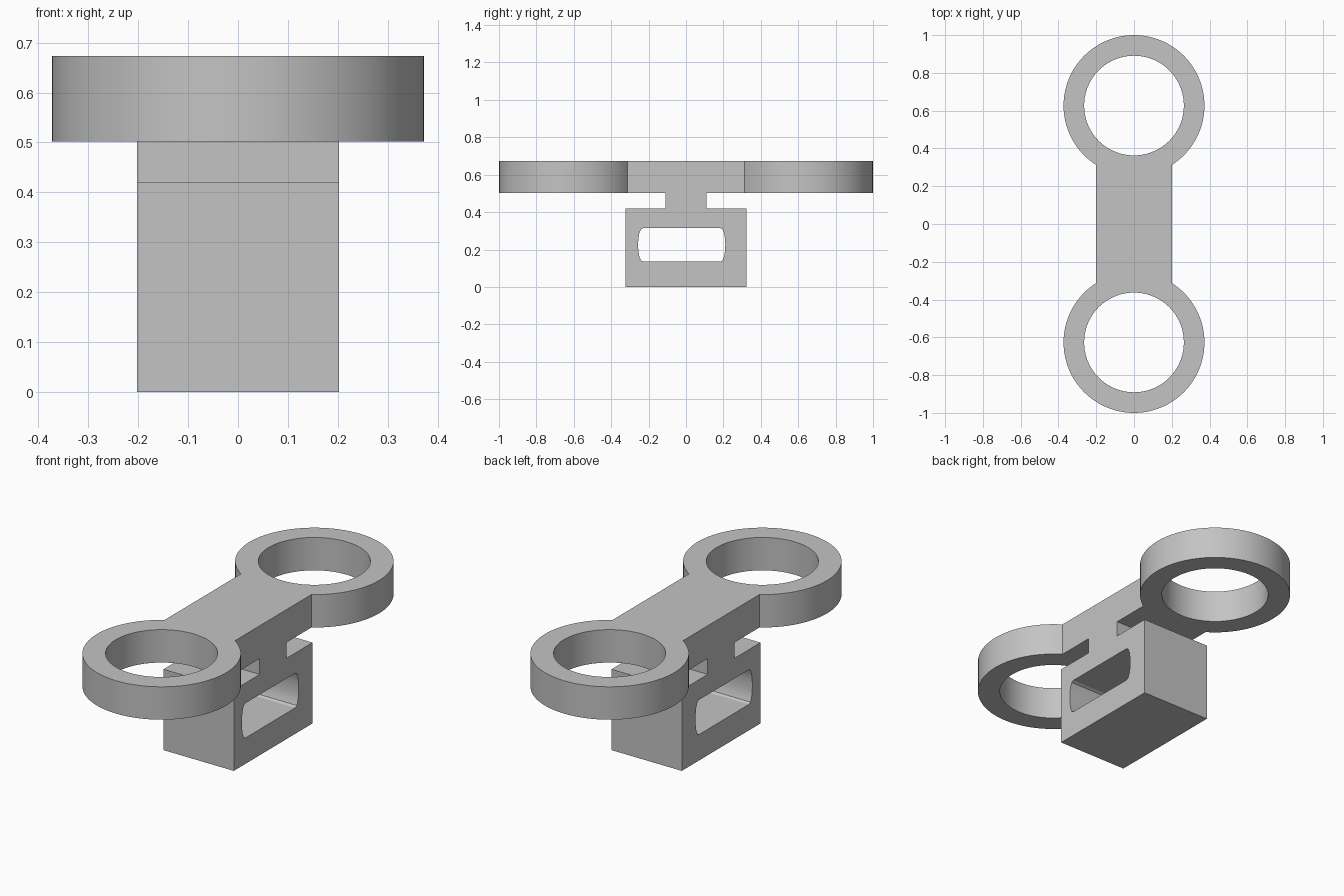
import bpy, bmesh
from math import asin, cos, sin, pi
from mathutils import Matrix

if "Cube" in bpy.data.objects:
    bpy.data.objects.remove(bpy.data.objects["Cube"], do_unlink=True)

grey = bpy.data.materials.new("plain grey")
grey.use_nodes = True
grey.diffuse_color = (0.55, 0.55, 0.55, 1)
grey.node_tree.nodes["Principled BSDF"].inputs["Base Color"].default_value = grey.diffuse_color

HALF_W = 0.202        # half width of bar and clamp block
RING_Y, OUTER, INNER = 0.627, 0.373, 0.264
PLATE_Z, TOP_Z = 0.502, 0.673


def arc(cy, r, start, end, n):
    return [(r * cos(start + (end - start) * i / n),
             cy + r * sin(start + (end - start) * i / n)) for i in range(n + 1)]


def extrude_outlines(name, outlines, depth, matrix):
    """Filled 2D outlines (first is the rim, others are holes) made into a solid."""
    curve = bpy.data.curves.new(name + "_outline", 'CURVE')
    curve.dimensions = '2D'
    curve.fill_mode = 'BOTH'
    curve.extrude = depth / 2
    for pts in outlines:
        spline = curve.splines.new('POLY')
        spline.points.add(len(pts) - 1)
        for p, (u, v) in zip(spline.points, pts):
            p.co = (u, v, 0, 1)
        spline.use_cyclic_u = True
    helper = bpy.data.objects.new(name + "_outline", curve)
    bpy.context.collection.objects.link(helper)
    bpy.context.view_layer.update()
    graph = bpy.context.evaluated_depsgraph_get()
    mesh = bpy.data.meshes.new_from_object(helper.evaluated_get(graph))
    bpy.data.objects.remove(helper, do_unlink=True)

    bm = bmesh.new()
    bm.from_mesh(mesh)
    bmesh.ops.transform(bm, matrix=matrix, verts=bm.verts)
    bmesh.ops.remove_doubles(bm, verts=bm.verts, dist=0.0001)
    bmesh.ops.recalc_face_normals(bm, faces=bm.faces)
    bm.to_mesh(mesh)
    bm.free()
    mesh.name = name
    mesh.materials.clear()
    mesh.materials.append(grey)
    obj = bpy.data.objects.new(name, mesh)
    bpy.context.collection.objects.link(obj)
    bpy.ops.object.select_all(action='DESELECT')
    obj.select_set(True)
    bpy.context.view_layer.objects.active = obj
    bpy.ops.object.shade_smooth_by_angle(angle=pi / 7)
    return obj


# Top plate: two rings joined by a straight bar
gap = asin(HALF_W / OUTER)
back_rim = arc(RING_Y, OUTER, gap - pi / 2, 3 * pi / 2 - gap, 72)
front_rim = [(-x, -y) for x, y in back_rim]
holes = [arc(s * RING_Y, INNER, 0, 2 * pi, 72)[:-1] for s in (1, -1)]
extrude_outlines("double_ring_plate", [back_rim + front_rim] + holes,
                 TOP_Z - PLATE_Z, Matrix.Translation((0, 0, (PLATE_Z + TOP_Z) / 2)))

# Clamp block with narrow neck, drawn from the side (y, z) and extruded along x
half_profile = [(0.323, 0), (0.323, 0.42), (0.11, 0.42), (0.11, PLATE_Z)]
profile = half_profile + [(-y, z) for y, z in reversed(half_profile)]

# Slot with softly bowed ends
SLOT_Y, SLOT_Z = -0.023, 0.225
end = [(0.205, -0.09), (0.218, -0.083), (0.227, -0.06), (0.232, -0.03)]
right_end = end + [(0.233, 0)] + [(y, -z) for y, z in reversed(end)]
slot = [(SLOT_Y + s * y, SLOT_Z + s * z) for s in (1, -1) for y, z in right_end]
side_axes = Matrix(((0, 0, 1, 0), (1, 0, 0, 0), (0, 1, 0, 0), (0, 0, 0, 1)))
extrude_outlines("slotted_block", [profile, slot], 2 * HALF_W, side_axes)
